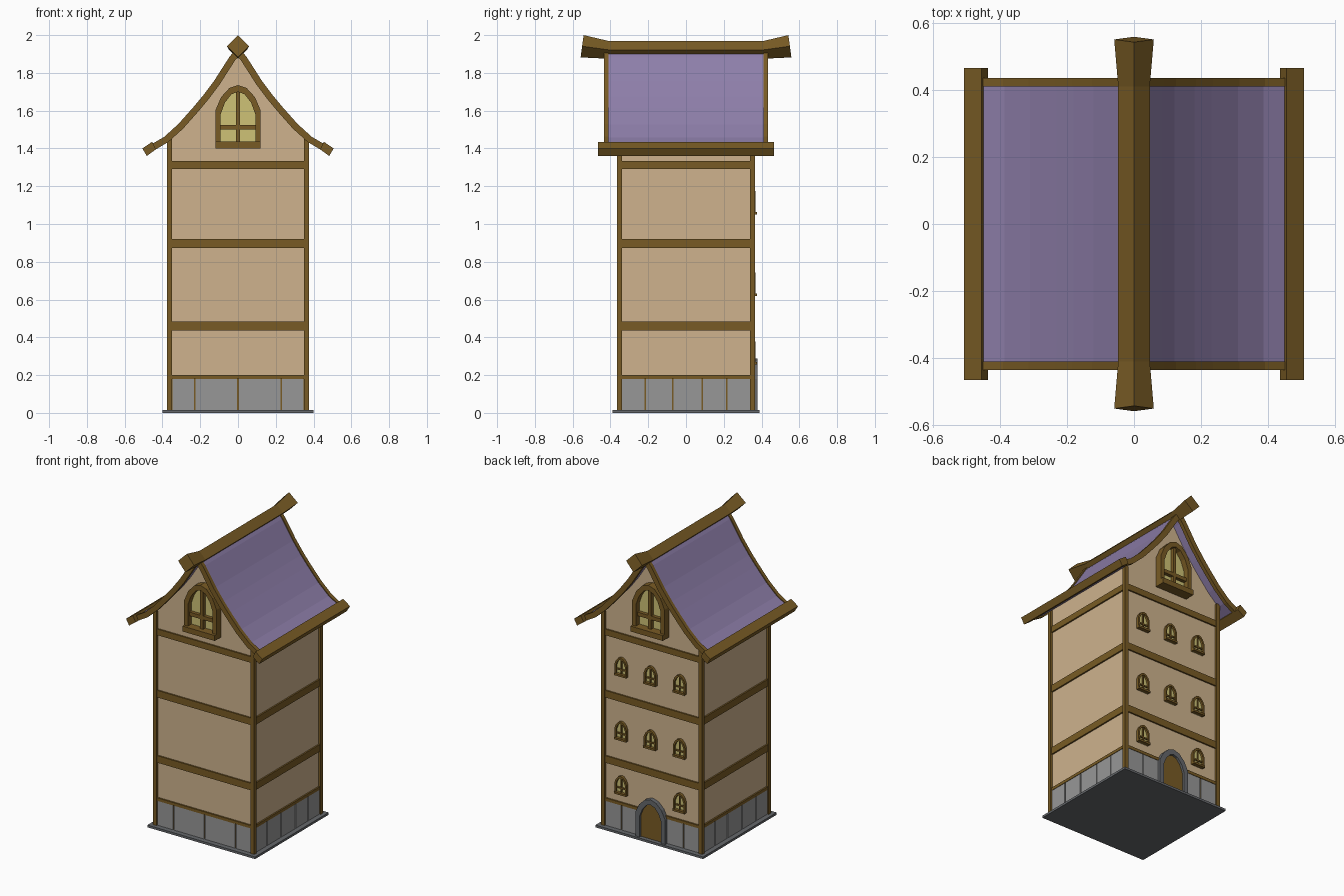
import bpy
import bmesh
from mathutils import Vector

cube = bpy.data.objects.get("Cube")
if cube:
    bpy.data.objects.remove(cube, do_unlink=True)


def material(name, r, g, b):
    m = bpy.data.materials.new(name)
    m.use_nodes = True
    m.diffuse_color = (r, g, b, 1)
    bsdf = m.node_tree.nodes["Principled BSDF"]
    bsdf.inputs["Base Color"].default_value = (r, g, b, 1)
    bsdf.inputs["Roughness"].default_value = 0.9
    return m


PLASTER = material("tan_plaster", 0.62, 0.45, 0.27)
TIMBER = material("brown_timber", 0.19, 0.105, 0.018)
TILES = material("purple_roof", 0.27, 0.21, 0.40)
STONE = material("grey_stone", 0.31, 0.31, 0.31)
DARK = material("dark_stone", 0.13, 0.137, 0.147)
GLASS = material("yellow_glass", 0.62, 0.54, 0.18)


def loft(name, sections, mat):
    """Skin matching closed cross-sections and cap both ends."""
    bm = bmesh.new()
    rings = [[bm.verts.new(p) for p in s] for s in sections]
    n = len(rings[0])
    for a, b in zip(rings, rings[1:]):
        for i in range(n):
            j = (i + 1) % n
            bm.faces.new((a[i], a[j], b[j], b[i]))
    bm.faces.new(rings[0])
    bm.faces.new(rings[-1][::-1])
    bmesh.ops.recalc_face_normals(bm, faces=bm.faces[:])
    mesh = bpy.data.meshes.new(name)
    bm.to_mesh(mesh)
    bm.free()
    mesh.materials.append(mat)
    ob = bpy.data.objects.new(name, mesh)
    bpy.context.scene.collection.objects.link(ob)
    return ob


def prism(name, outline, y0, y1, mat):
    """Extrude an x-z outline along y."""
    return loft(name, [[(x, y, z) for x, z in outline] for y in (y0, y1)], mat)


def box(name, x0, x1, y0, y1, z0, z1, mat):
    return prism(name, [(x0, z0), (x1, z0), (x1, z1), (x0, z1)], y0, y1, mat)


def offset(pts, d):
    """Shift a right-hand roof curve inward, keeping its top point on x = 0."""
    out = []
    for i, p in enumerate(pts):
        a, b = pts[max(i - 1, 0)], pts[min(i + 1, len(pts) - 1)]
        t = (Vector(b) - Vector(a)).normalized()
        out.append((p[0] + t.y * d, p[1] - t.x * d))
    out[0] = (0, pts[0][1] - 1.6 * d)
    return out


def both_sides(pts):
    """Mirror a curve that starts on x = 0 into a left-to-right one."""
    return [(-x, z) for x, z in pts[:0:-1]] + pts


# Base slab, footing and walls
WX, WY = 0.36, 0.35
box("base_slab", -0.4, 0.4, -0.39, 0.39, 0, 0.015, DARK)
box("footing", -WX, WX, -WY, WY, 0.015, 0.19, TIMBER)

CURVE = [(0, 1.94), (0.045, 1.885), (0.09, 1.815), (0.125, 1.76), (0.185, 1.68),
         (0.235, 1.62), (0.315, 1.53), (0.39, 1.462), (0.47, 1.415)]
gable = [p for p in offset(CURVE, 0.015) if p[0] < WX - 0.01] + [(WX, 1.46), (WX, 0.19)]
prism("walls", both_sides(gable), -WY, WY, PLASTER)

# Stone panels around the footing
for side in (-1, 1):
    seams = [-0.352, -0.23, 0, 0.23, 0.352]
    for a, b in zip(seams, seams[1:]):
        box("stone_panel", a + 0.004, b - 0.004, *sorted((side * 0.34, side * 0.357)),
            0.015, 0.182, STONE)
    seams = [-0.342, -0.217, -0.069, 0.085, 0.217, 0.342]
    for a, b in zip(seams, seams[1:]):
        box("stone_panel", *sorted((side * 0.35, side * 0.367)), a + 0.004, b - 0.004,
            0.015, 0.182, STONE)

# Timber bands and corner posts
for z0, z1 in ((0.18, 0.2), (0.436, 0.483), (0.874, 0.921), (1.292, 1.333)):
    box("timber_band", -0.37, 0.37, -0.36, 0.36, z0, z1, TIMBER)
for sx in (-1, 1):
    for sy in (-1, 1):
        box("corner_post", *sorted((sx * 0.35, sx * 0.376)),
            *sorted((sy * 0.34, sy * 0.365)), 0.015, 1.45, TIMBER)

# Curved roof with gable trims
roof = both_sides(offset(CURVE, 0.006)) + both_sides(offset(CURVE, 0.026))[::-1]
prism("roof", roof, -0.412, 0.412, TILES)
trim = both_sides(CURVE) + both_sides(offset(CURVE, 0.035))[::-1]
for s in (-1, 1):
    prism("gable_trim", trim, *sorted((s * 0.41, s * 0.435)), TIMBER)

# Tilted eave beams
eave = [(0.506, 1.40), (0.455, 1.435), (0.435, 1.395), (0.483, 1.36)]
for s in (-1, 1):
    prism("eave_beam", [(s * x, z) for x, z in eave], -0.465, 0.465, TIMBER)


# Diamond ridge beam with flared ends
def diamond(y, r, z, lean=0):
    return [(0, y - lean, z + r), (r, y, z), (0, y + lean, z - r), (-r, y, z)]


loft("ridge_beam", [diamond(-0.55, 0.059, 1.941, -0.008), diamond(-0.41, 0.047, 1.922),
                    diamond(0.41, 0.047, 1.922), diamond(0.55, 0.059, 1.941, 0.008)], TIMBER)


# Arched openings
ARCH = [(0, 1), (0.38, 0.955), (0.75, 0.81), (1, 0.6), (1, 0)]


def arch(x, z, half, height):
    return [(x + u * half, z + v * height)
            for u, v in [(-a, b) for a, b in ARCH[:0:-1]] + ARCH]


def window(name, x, z, side, k):
    """Arched window of scale k on the front (-1) or back (1) wall."""
    def span(d):
        return sorted((side * (WY - 0.01), side * (WY + d * k)))
    outer = arch(x, z, 0.12 * k, 0.335 * k)
    inner = arch(x, z, 0.092 * k, 0.3 * k)
    prism(name + "_frame", outer + inner[::-1], *span(0.05), TIMBER)
    prism(name + "_glass", inner, *span(0.012), GLASS)
    box(name + "_sill", x - 0.12 * k, x + 0.12 * k, *span(0.068), z, z + 0.036 * k, TIMBER)
    box(name + "_mullion", x - 0.011 * k, x + 0.011 * k, *span(0.035),
        z, z + 0.3 * k, TIMBER)
    box(name + "_crossbar", x - 0.095 * k, x + 0.095 * k, *span(0.035),
        z + 0.1 * k, z + 0.125 * k, TIMBER)


for s in (-1, 1):
    window("gable_window", 0, 1.40, s, 1)
for z, columns in ((1.05, (-1, 0, 1)), (0.62, (-1, 0, 1)), (0.255, (-1, 1))):
    for c in columns:
        window("small_window", 0.012 + c * 0.217, z, 1, 0.37)

# Back door with stone surround
surround = arch(0, 0.015, 0.11, 0.272)
opening = arch(0, 0.015, 0.08, 0.237)
prism("door_surround", surround + opening[::-1], 0.34, 0.378, DARK)
prism("door", opening, 0.34, 0.363, TIMBER)
